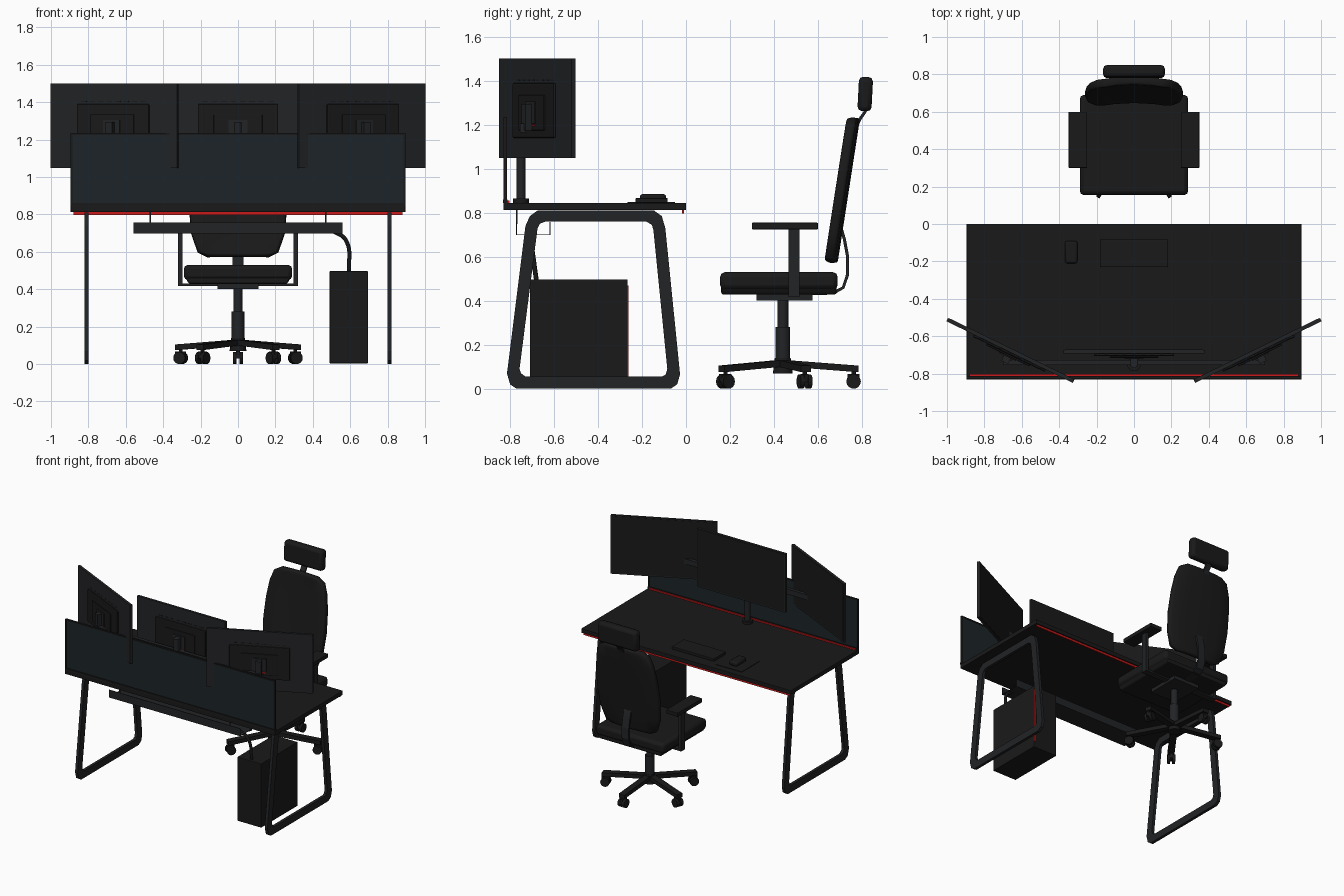
import bpy, bmesh, math
from mathutils import Matrix, Vector

if "Cube" in bpy.data.objects:
    bpy.data.objects.remove(bpy.data.objects["Cube"])


def material(name, rgb):
    m = bpy.data.materials.new(name)
    m.diffuse_color = (*rgb, 1)
    m.use_nodes = True
    m.node_tree.nodes["Principled BSDF"].inputs["Base Color"].default_value = m.diffuse_color
    return m


BLACK = material("black", (0.010, 0.010, 0.010))
METAL = material("dark_metal", (0.016, 0.017, 0.019))
GLASS = material("smoked_panel", (0.012, 0.017, 0.020))
RED = material("red_light", (0.6, 0.01, 0.01))


def finish(name, bm, mat, bevel=0, segs=2):
    bmesh.ops.recalc_face_normals(bm, faces=bm.faces)
    me = bpy.data.meshes.new(name)
    bm.to_mesh(me)
    bm.free()
    ob = bpy.data.objects.new(name, me)
    bpy.context.collection.objects.link(ob)
    me.materials.append(mat)
    if bevel:
        b = ob.modifiers.new("bevel", "BEVEL")
        b.width, b.segments, b.limit_method = bevel, segs, "ANGLE"
    return ob


def box(name, x, y, z, mat=BLACK, bevel=0, frame=Matrix()):
    """Box from (min, max) ranges, placed in an optional frame."""
    bm = bmesh.new()
    c = Vector([(r[0] + r[1]) / 2 for r in (x, y, z)])
    s = [r[1] - r[0] for r in (x, y, z)]
    bmesh.ops.create_cube(bm, size=1, matrix=frame @ Matrix.Translation(c) @ Matrix.Diagonal((*s, 1)))
    return finish(name, bm, mat, bevel)


def cyl(name, c, r, h, mat=BLACK, r2=None, sides=16, rot=Matrix()):
    bm = bmesh.new()
    bmesh.ops.create_cone(bm, cap_ends=True, segments=sides, radius1=r, radius2=r if r2 is None else r2,
                          depth=h, matrix=Matrix.Translation(c) @ rot)
    return finish(name, bm, mat)


def strip(name, path, half, thick, mat=BLACK):
    """Flat bar following a (y, z) path, centred on x = 0."""
    bm = bmesh.new()
    rows = []
    for i, p in enumerate(path):
        a, b = Vector(path[max(i - 1, 0)]), Vector(path[min(i + 1, len(path) - 1)])
        d = (b - a).normalized()
        n = Vector((-d.y, d.x)) * thick / 2
        rows.append([bm.verts.new((sx * half, p[0] + s * n.x, p[1] + s * n.y))
                     for sx, s in ((-1, -1), (1, -1), (1, 1), (-1, 1))])
    for r, q in zip(rows, rows[1:]):
        for k in range(4):
            bm.faces.new((r[k], r[k - 1], q[k - 1], q[k]))
    bm.faces.new(rows[0])
    bm.faces.new(rows[-1])
    return finish(name, bm, mat)


# Desk top, lights and privacy panel
box("desk_top", (-.895, .895), (-.83, 0), (.812, .845), BLACK, .003)
box("front_light_strip", (-.88, .88), (-.018, -.008), (.797, .812), RED)
box("back_light_strip", (-.88, .88), (-.813, -.803), (.845, .855), RED)
box("privacy_panel", (-.885, .885), (-.827, -.817), (.855, 1.23), GLASS)
box("panel_bottom_rail", (-.895, .895), (-.832, -.812), (.845, .86))
box("panel_top_rail", (-.895, .895), (-.83, -.814), (1.225, 1.235))
for s in (-1, 1):
    box("panel_side_rail", sorted((s * .885, s * .895)), (-.83, -.814), (.85, 1.235))

# Trapezoid leg frames with clipped corners
outer = [(-.814, .07), (-.80, .02), (-.77, 0), (-.07, 0), (-.04, .02), (-.027, .065), (-.094, .73),
         (-.11, .785), (-.145, .81), (-.675, .81), (-.71, .785), (-.73, .74)]
inner = [(-.757, .09), (-.75, .07), (-.73, .055), (-.11, .055), (-.092, .065), (-.085, .09), (-.148, .72),
         (-.155, .745), (-.18, .76), (-.64, .76), (-.665, .75), (-.675, .73)]
for s in (-1, 1):
    bm = bmesh.new()
    loops = [[bm.verts.new((x, y, z)) for y, z in pts]
             for pts in (outer, inner) for x in (s * .798, s * .82)]
    oa, ob_, ia, ib = loops
    for k in range(12):
        for p, q in ((oa, ob_), (ob_, ib), (ib, ia), (ia, oa)):
            bm.faces.new((p[k - 1], p[k], q[k], q[k - 1]))
    finish("leg_frame", bm, METAL)

# Cable tray under the desk, hangers and cable
box("tray_floor", (-.56, .56), (-.77, -.618), (.698, .702), METAL)
box("tray_back", (-.56, .56), (-.772, -.768), (.698, .757), METAL)
box("tray_front", (-.56, .56), (-.62, -.616), (.698, .757), METAL)
for s in (-1, 1):
    box("tray_hanger", (s * .47 - .004, s * .47 + .004), (-.772, -.766), (.75, .813), METAL)
cu = bpy.data.curves.new("computer_cable", "CURVE")
cu.dimensions = "3D"
cu.bevel_depth, cu.bevel_resolution, cu.use_fill_caps = .011, 2, True
sp = cu.splines.new("BEZIER")
pts = [(.50, -.715, .715), (.575, -.705, .665), (.595, -.68, .49)]
sp.bezier_points.add(len(pts) - 1)
for bp, p in zip(sp.bezier_points, pts):
    bp.co = p
    bp.handle_left_type = bp.handle_right_type = "AUTO"
cu.materials.append(BLACK)
bpy.context.collection.objects.link(bpy.data.objects.new("computer_cable", cu))

# Computer tower
box("computer_tower", (.49, .695), (-.71, -.265), (.004, .497), BLACK, .004)
box("tower_light", (.682, .692), (-.266, -.261), (.05, .47), RED)

# Keyboard, mouse and mat
box("keyboard", (-.18, .18), (-.23, -.083), (.845, .867), BLACK, .004)
box("mouse_mat", (-.44, -.22), (-.265, -.05), (.845, .849))
box("mouse", (-.37, -.302), (-.21, -.09), (.849, .885), BLACK, .012)

# Monitor stand
cyl("stand_base", (0, -.75, .855), .037, .02)
cyl("stand_post", (0, -.75, 1.07), .02, .45, METAL)
box("stand_crossbar", (-.70, .70), (-.755, -.728), (1.165, 1.205), METAL)

# Three monitors, the outer two turned inwards
for tag, x, y, ang in (("left", -.66, -.675, -26), ("centre", 0, -.682, 0), ("right", .66, -.675, 26)):
    f = Matrix.Translation((x, y, 1.275)) @ Matrix.Rotation(math.radians(ang), 4, "Z")
    box(tag + "_monitor", (-.376, .376), (-.011, .008), (-.226, .226), METAL, 0, f)
    box(tag + "_screen", (-.37, .37), (.008, .010), (-.217, .22), BLACK, 0, f)
    box(tag + "_monitor_back", (-.215, .215), (-.024, -.011), (-.135, .115), BLACK, .006, f)
    box(tag + "_mount_housing", (-.13, .13), (-.034, -.024), (-.10, .06), BLACK, .004, f)
    box(tag + "_mount_plate", (-.05, .05), (-.04, -.034), (-.07, .03), METAL, 0, f)
    box(tag + "_mount_bracket", (-.02, .02), (-.072, -.038), (-.10, .02), METAL, 0, f)
    box(tag + "_mount_accent", (-.045, .045), (-.041, -.034), (-.08, -.074), RED, 0, f)
    for k in range(8):
        v = -.175 + k * .05
        box(tag + "_vent", (v - .015, v + .015), (-.013, -.011), (.125, .131), BLACK, 0, f)

# Chair seat: lower shell and tapered cushion
seat = box("seat_cushion", (-.29, .29), (.155, .69), (.45, .53), BLACK, .022)
shell = box("seat_shell", (-.285, .285), (.16, .685), (.428, .47), BLACK, .01)
for v in shell.data.vertices:
    if v.co.z < .45:
        v.co.x *= .92
box("seat_mechanism", (-.11, .11), (.32, .575), (.402, .432), METAL)

# Backrest: curved sheet, thickened
bm = bmesh.new()
rows = []
for z, w in ((.575, .16), (.6, .215), (.7, .25), (.85, .262), (1.0, .255), (1.12, .238), (1.2, .21), (1.232, .15)):
    yc = .668 + (z - .58) * .155
    rows.append([bm.verts.new((w * u, yc - .018 * u * u, z)) for u in (-1, -.6, 0, .6, 1)])
for r, q in zip(rows, rows[1:]):
    for k in range(4):
        bm.faces.new((r[k], r[k + 1], q[k + 1], q[k]))
back = finish("backrest", bm, BLACK)
sol = back.modifiers.new("thickness", "SOLIDIFY")
sol.thickness, sol.offset = .045, 0
bev = back.modifiers.new("bevel", "BEVEL")
bev.width, bev.segments, bev.limit_method, bev.angle_limit = .012, 2, "ANGLE", math.radians(50)

# Back support, headrest and its stem
strip("back_support", [(.56, .432), (.67, .435), (.715, .46), (.735, .52), (.735, .6), (.72, .68), (.70, .75)],
      .03, .014, METAL)
strip("headrest_stem", [(.775, 1.19), (.79, 1.225), (.815, 1.26), (.815, 1.32)], .022, .014, METAL)
box("headrest", (-.165, .165), (-.032, .032), (-.078, .078), BLACK, .02,
    Matrix.Translation((0, .815, 1.34)) @ Matrix.Rotation(math.radians(-3), 4, "X"))

# Armrests
for s in (-1, 1):
    box("armrest_pad", sorted((s * .25, s * .35)), (.30, .60), (.724, .755), BLACK, .004)
    box("armrest_post", sorted((s * .298, s * .32)), (.467, .515), (.428, .726), METAL)
    box("armrest_foot", sorted((s * .10, s * .32)), (.467, .515), (.418, .432), METAL)

# Gas column and five-spoke base with casters
C = Vector((0, .44, 0))
cyl("column_lower", C + Vector((0, 0, .195)), .034, .17, METAL)
cyl("column_upper", C + Vector((0, 0, .34)), .025, .14, METAL)
cyl("base_hub", C + Vector((0, 0, .105)), .045, .07, BLACK, .036)
for k in range(5):
    f = Matrix.Translation(C) @ Matrix.Rotation(math.radians(72 * k), 4, "Z")
    spoke = box("base_spoke", (-.024, .024), (.02, .345), (.075, .105), BLACK, 0, f)
    for v in spoke.data.vertices:  # slope down towards the tip
        if (v.co - C).xy.length < .1:
            v.co.z += .025
    cyl("caster_stem", f @ Vector((0, .322, .07)), .01, .04, METAL, sides=8)
    box("caster_fork", (-.01, .01), (.295, .35), (.03, .068), BLACK, 0, f)
    for s in (-1, 1):
        cyl("caster_wheel", f @ Vector((s * .018, .322, .033)), .033, .02, BLACK, sides=14,
            rot=f.to_3x3().to_4x4() @ Matrix.Rotation(math.pi / 2, 4, "Y"))

# Smooth the round parts only
for ob in bpy.data.objects:
    if ob.type == "MESH" and ob.name.split(".")[0] in ("stand_post", "stand_base", "column_lower", "column_upper",
                                                       "base_hub", "seat_cushion", "headrest", "mouse", "backrest"):
        bpy.context.view_layer.objects.active = ob
        bpy.ops.object.select_all(action="DESELECT")
        ob.select_set(True)
        bpy.ops.object.shade_smooth_by_angle(angle=math.radians(35))
